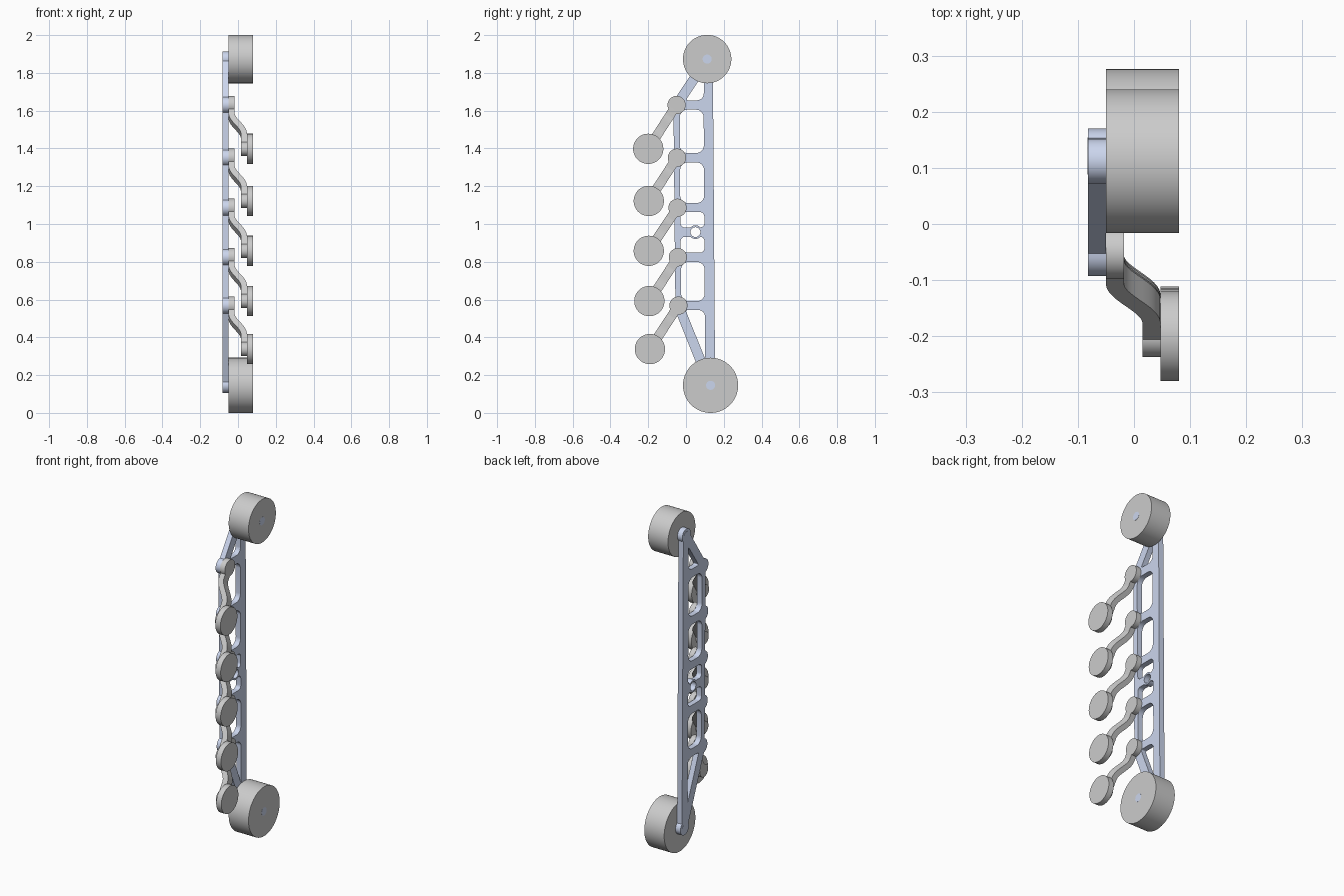
import bpy, bmesh
from math import sin, cos, pi, radians
from mathutils import Matrix, Vector

if "Cube" in bpy.data.objects:
    bpy.data.objects.remove(bpy.data.objects["Cube"])

blue = bpy.data.materials.new("pale_blue")
blue.diffuse_color = (0.60, 0.67, 0.85, 1)
blue.use_nodes = True
blue.node_tree.nodes["Principled BSDF"].inputs["Base Color"].default_value = blue.diffuse_color


def arc(y, z, r, a0, a1, n=14):
    """Points along an arc, angles in degrees."""
    return [(y + r * cos(radians(a0 + (a1 - a0) * i / n)),
             z + r * sin(radians(a0 + (a1 - a0) * i / n))) for i in range(n + 1)]


def rounded(corners, n=8):
    """Closed loop from (y, z, fillet size) corners."""
    out = []
    for i, (y, z, r) in enumerate(corners):
        p = Vector((y, z))
        if r == 0:
            out.append((y, z))
            continue
        a = p + (Vector(corners[i - 1][:2]) - p).normalized() * r
        b = p + (Vector(corners[(i + 1) % len(corners)][:2]) - p).normalized() * r
        for k in range(n + 1):
            t = k / n
            q = (a * (1 - t) + p * t).lerp(p * (1 - t) + b * t, t)
            w = 2 ** 0.5 / 2                      # rational quadratic, near circular
            den = (1 - t) ** 2 + 2 * w * t * (1 - t) + t * t
            q = (a * (1 - t) ** 2 + p * 2 * w * t * (1 - t) + b * t * t) / den
            out.append((q.x, q.y))
    return out


def extrude(name, loops, thickness, matrix, mat=None):
    """Filled 2D loops (inner loops become holes), given thickness, as a mesh."""
    cu = bpy.data.curves.new(name, 'CURVE')
    cu.dimensions, cu.fill_mode, cu.extrude = '2D', 'BOTH', thickness / 2
    for loop in loops:
        s = cu.splines.new('POLY')
        s.points.add(len(loop) - 1)
        for pt, c in zip(s.points, loop):
            pt.co = (c[0], c[1], 0, 1)
        s.use_cyclic_u = True
    tmp = bpy.data.objects.new(name + "_tmp", cu)
    bpy.context.collection.objects.link(tmp)
    dg = bpy.context.evaluated_depsgraph_get()
    me = bpy.data.meshes.new_from_object(tmp.evaluated_get(dg))
    bpy.data.objects.remove(tmp)
    bm = bmesh.new()
    bm.from_mesh(me)
    bmesh.ops.remove_doubles(bm, verts=bm.verts, dist=1e-5)
    bmesh.ops.transform(bm, matrix=matrix, verts=bm.verts)
    bmesh.ops.recalc_face_normals(bm, faces=bm.faces)
    bm.to_mesh(me)
    bm.free()
    return link(name, me, mat)


def disc(name, y, z, r, x0, x1, mat=None):
    """Cylinder lying along x."""
    bm = bmesh.new()
    bmesh.ops.create_cone(bm, cap_ends=True, segments=72, radius1=r, radius2=r, depth=x1 - x0,
                          matrix=Matrix.Translation(((x0 + x1) / 2, y, z)) @ Matrix.Rotation(pi / 2, 4, 'Y'))
    me = bpy.data.meshes.new(name)
    bm.to_mesh(me)
    bm.free()
    return link(name, me, mat)


def link(name, me, mat):
    me.name = name
    me.materials.clear()
    if mat:
        me.materials.append(mat)
    ob = bpy.data.objects.new(name, me)
    bpy.context.collection.objects.link(ob)
    return ob


def basis(a, b, c, origin):
    m = Matrix((a, b, c)).transposed().to_4x4()
    m.translation = origin
    return m


pivots = [(-0.05, 1.63), (-0.048, 1.351), (-0.045, 1.086), (-0.043, 0.824), (-0.04, 0.568)]
rollers = [(-0.2, 1.398), (-0.197, 1.122), (-0.197, 0.858), (-0.194, 0.592), (-0.191, 0.338)]
top, bottom, hub = (0.112, 1.873), (0.13, 0.146), (0.05, 0.957)

# frame outline with a round boss at every joint
outline = arc(*top, 0.04, -41, 195, 30) + arc(*pivots[0], 0.043, 93, 248)
for p in pivots[1:4]:
    outline += arc(*p, 0.043, 112, 248)
outline += arc(*pivots[4], 0.043, 112, 255) + arc(*bottom, 0.04, 153, 413, 30)


# frame windows
def right_edge(z):
    return 0.103 - 0.006 * z


def window(z0, z1, left, r=0.04, low=(), high=()):
    return rounded([(left, z0, r)] + [(*p, 0) for p in low] +
                   [(right_edge(z0), z0, r), (right_edge(z1), z1, r)] +
                   [(*p, 0) for p in high] + [(left, z1, r)])


loops = [
    outline,
    rounded([(-0.002, 1.655, 0.012), (0.094, 1.655, 0.035), (0.094, 1.799, 0.012)]),
    window(1.376, 1.605, -0.033),
    window(1.111, 1.326, -0.031),
    window(0.982, 1.063, -0.029, 0.022, low=arc(*hub, 0.036, 136, 44)),
    window(0.849, 0.932, -0.028, 0.022, high=arc(*hub, 0.036, -44, -136)),
    window(0.592, 0.799, -0.026),
    rounded([(-0.003, 0.545, 0.012), (0.102, 0.285, 0.012), (0.1, 0.545, 0.035)]),
    arc(*hub, 0.026, 0, 350, 35),
]
extrude("frame_plate", loops, 0.032, basis((0, 1, 0), (0, 0, 1), (1, 0, 0), (-0.066, 0, 0)), blue)

# large end wheels and their axles
for name, p, r in (("top_wheel", top, 0.128), ("bottom_wheel", bottom, 0.146)):
    disc(name, *p, r, -0.05, 0.08)
    disc(name + "_axle", *p, 0.024, -0.0825, 0.0805, blue)

# five swing arms with rollers
for i, (p, q) in enumerate(zip(pivots, rollers), 1):
    d = Vector((0, q[0] - p[0], q[1] - p[1]))
    length = d.length
    d.normalize()
    upper, lower = [], []
    n = 28
    s0, s1, x0, x1 = 0.065, 0.195, -0.034, 0.031
    for k in range(n + 1):
        t = k / n
        c = Vector((s0 + (s1 - s0) * t, x0 + (x1 - x0) * (1 - cos(pi * t)) / 2))
        tan = Vector((s1 - s0, (x1 - x0) * pi / 2 * sin(pi * t))).normalized()
        nor = Vector((-tan.y, tan.x)) * 0.016
        upper.append(tuple(c + nor))
        lower.append(tuple(c - nor))
    profile = ([(0.02, x0 - 0.016)] + lower + [(length - 0.01, x1 - 0.016), (length - 0.01, x1 + 0.016)]
               + upper[::-1] + [(0.02, x0 + 0.016)])
    ex = Vector((1, 0, 0))
    extrude(f"arm_{i}", [profile], 0.05, basis(d, ex, d.cross(ex), (0, *p)))
    disc(f"arm_pivot_{i}", *p, 0.048, -0.05, -0.018)
    disc(f"arm_tip_{i}", *q, 0.037, 0.015, 0.047)
    disc(f"roller_{i}", *q, 0.08, 0.047, 0.08)

# smooth round surfaces, keep edges sharp
bpy.ops.object.select_all(action='SELECT')
bpy.context.view_layer.objects.active = bpy.data.objects["frame_plate"]
bpy.ops.object.shade_smooth_by_angle(angle=radians(30))
